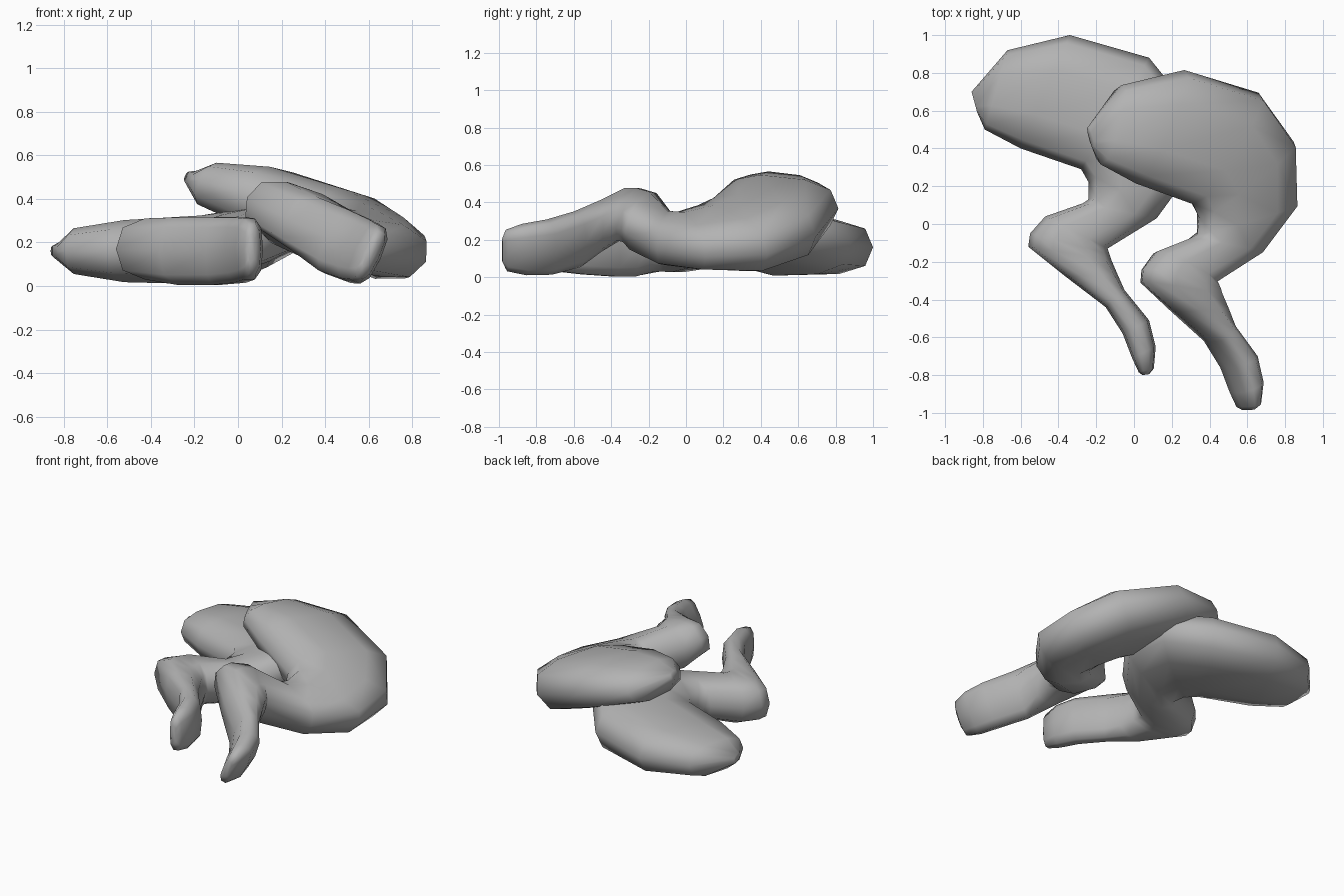
import bpy, bmesh, math
from mathutils import Vector

cube = bpy.data.objects.get("Cube")
if cube:
    bpy.data.objects.remove(cube, do_unlink=True)

grey = bpy.data.materials.new("plain_grey")
grey.use_nodes = True
GREY = (0.45, 0.45, 0.45, 1)
grey.diffuse_color = GREY
grey.node_tree.nodes["Principled BSDF"].inputs["Base Color"].default_value = GREY

# Cross-sections from haunch to foot: inner x, y, z, outer x, y, z, thickness
SECTIONS = [
    (-.83, .59, .16, -.86, .70, .16, .05),
    (-.79, .50, .16, -.67, .92, .16, .21),
    (-.60, .40, .16, -.34, 1.0, .16, .285),
    (-.28, .29, .16, .08, .88, .18, .315),
    (-.24, .22, .16, .29, .62, .26, .29),
    (-.24, .13, .16, .31, .29, .28, .26),
    (-.27, .11, .16, .12, .03, .20, .26),
    (-.47, .04, .17, -.14, -.13, .17, .285),
    (-.55, -.05, .17, -.13, -.16, .17, .28),
    (-.56, -.12, .17, -.12, -.19, .17, .28),
    (-.36, -.28, .16, -.09, -.26, .16, .31),
    (-.15, -.44, .16, -.05, -.35, .16, .31),
    (-.06, -.58, .165, .08, -.51, .165, .30),
    (-.01, -.71, .17, .115, -.65, .17, .28),
    (.025, -.785, .17, .105, -.765, .17, .23),
    (.045, -.80, .17, .08, -.795, .17, .13),
]
# Bend of the raised leg by section: inner lift, outer lift, extra thickness
BEND = {0: (-.02, -.02, 0), 1: (-.01, -.01, 0), 2: (.02, .07, .01),
        3: (.05, .08, .02), 4: (.04, -.01, .02), 5: (.02, -.03, 0),
        8: (0, .04, -.02), 9: (0, .05, -.03), 10: (0, .04, -.04)}
# Rounded slab: position across the section, height as share of thickness
RING = [(0, 0), (.07, .35), (.3, .5), (.7, .5), (.93, .35), (1, 0),
        (.93, -.35), (.7, -.5), (.3, -.5), (.07, -.35)]


def build_leg_mesh(bend):
    bm = bmesh.new()
    rings = []
    for k, s in enumerate(SECTIONS):
        lift_in, lift_out, extra = bend.get(k, (0, 0, 0))
        inner = Vector(s[:3]) + Vector((0, 0, lift_in))
        outer = Vector(s[3:6]) + Vector((0, 0, lift_out))
        thick = s[6] + extra
        rings.append([bm.verts.new(inner.lerp(outer, t) + Vector((0, 0, h * thick)))
                      for t, h in RING])
    n = len(RING)
    for a, b in zip(rings, rings[1:]):
        for i in range(n):
            j = (i + 1) % n
            bm.faces.new((a[i], a[j], b[j], b[i]))
    bm.faces.new(rings[0])
    bm.faces.new(rings[-1][::-1])
    bmesh.ops.recalc_face_normals(bm, faces=bm.faces)
    mesh = bpy.data.meshes.new("leg")
    bm.to_mesh(mesh)
    bm.free()
    mesh.materials.append(grey)
    return mesh


def add_leg(name, location, tilt, bend):
    leg = bpy.data.objects.new(name, build_leg_mesh(bend))
    bpy.context.collection.objects.link(leg)
    leg.location = location
    leg.rotation_euler.y = math.radians(tilt)
    bpy.ops.object.select_all(action='DESELECT')
    leg.select_set(True)
    bpy.context.view_layer.objects.active = leg
    bpy.ops.object.shade_smooth_by_angle(angle=math.radians(80))


# The right leg lies flat; the left one leans over it
add_leg("right_leg", (0, 0, 0), 0, {})
add_leg("left_leg", (.477, -.185, .016), 25, BEND)
